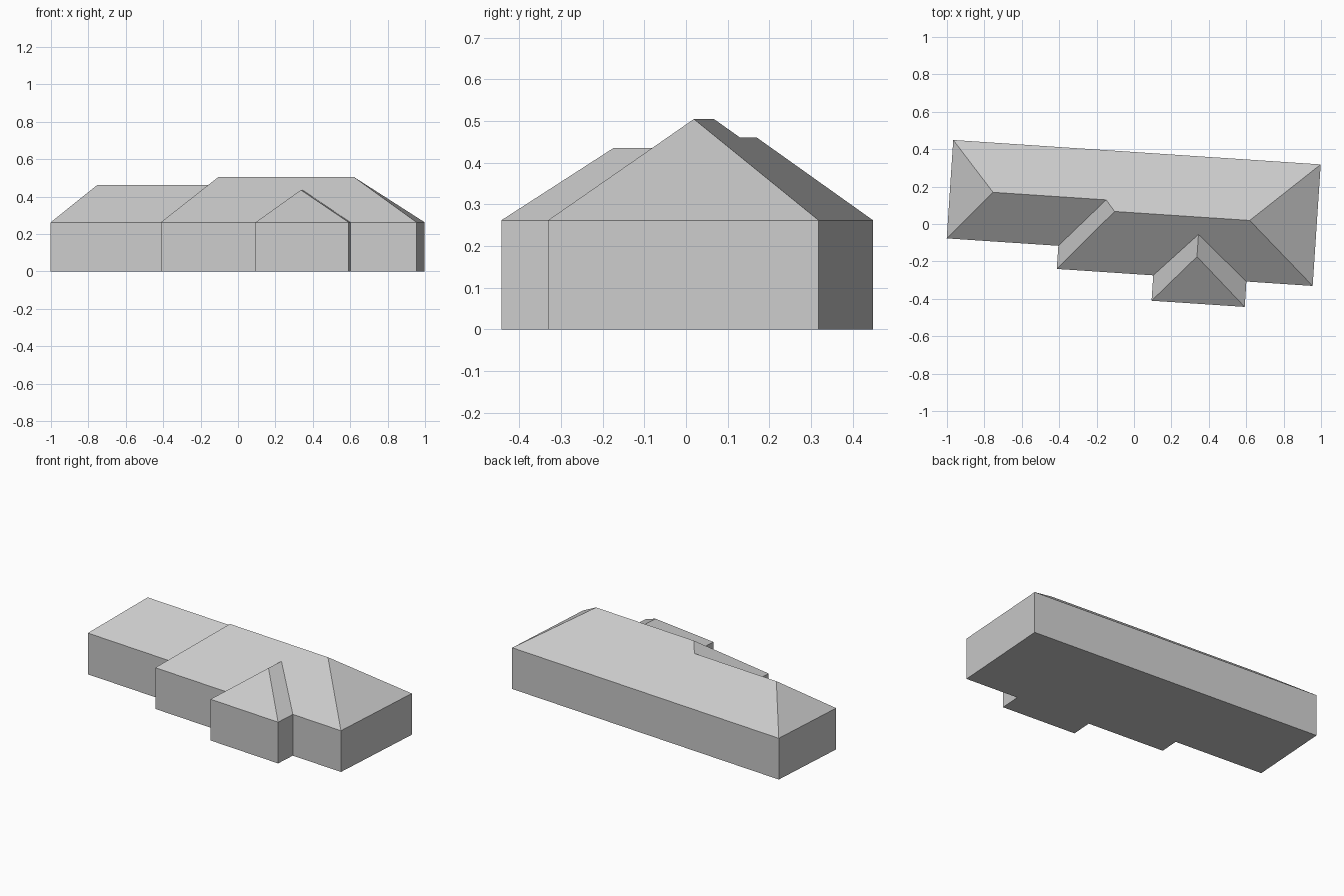
import bpy
import bmesh
from math import radians
from mathutils import Matrix

cube = bpy.data.objects.get("Cube")
if cube:
    bpy.data.objects.remove(cube)

# Plain grey for the whole building
grey = bpy.data.materials.new("plain grey")
grey.use_nodes = True
colour = (0.6, 0.6, 0.6, 1)
grey.diffuse_color = colour
grey.node_tree.nodes["Principled BSDF"].inputs["Base Color"].default_value = colour

TURN = Matrix.Rotation(radians(-3.8), 4, "Z")   # the house sits askew
EAVE = 0.262
BACK, FRONT = 0.384, -0.267
WEST, EAST = -0.994, 0.975
STEP_X, STEP_Y = -0.396, -0.143                 # recessed west bay
PORCH_W, PORCH_E, PORCH_Y = 0.121, 0.620, -0.403
LOW, HIGH, PORCH_TOP = 0.461, 0.505, 0.435      # ridge heights
PORCH_X = (PORCH_W + PORCH_E) / 2 - 0.023

# Eave corners, named by where they are
corners = {
    "back_west": (WEST, BACK), "bay_west": (WEST, STEP_Y),
    "bay_inner": (STEP_X, STEP_Y), "main_west": (STEP_X, FRONT),
    "porch_inner_west": (PORCH_W, FRONT), "porch_west": (PORCH_W, PORCH_Y),
    "porch_east": (PORCH_E, PORCH_Y), "porch_inner_east": (PORCH_E, FRONT),
    "main_east": (EAST, FRONT), "back_east": (EAST, BACK),
}
points = {name: (x, y, EAVE) for name, (x, y) in corners.items()}

# Ridge ends
points.update({
    "low_west": (-0.763, 0.119, LOW), "low_east": (-0.157, 0.119, LOW),
    "high_west": (-0.108, 0.060, HIGH), "high_east": (0.616, 0.060, HIGH),
    "porch_back": (PORCH_X, -0.033, PORCH_TOP),
    "porch_front": (PORCH_X, -0.152, PORCH_TOP),
})


def finish(name, bm):
    bmesh.ops.recalc_face_normals(bm, faces=bm.faces)
    bm.transform(TURN)
    mesh = bpy.data.meshes.new(name)
    bm.to_mesh(mesh)
    bm.free()
    mesh.materials.append(grey)
    obj = bpy.data.objects.new(name, mesh)
    bpy.context.collection.objects.link(obj)
    return obj


# Walls and floor: footprint pulled up to the eaves, open under the roof
bm = bmesh.new()
floor = bm.faces.new([bm.verts.new((x, y, 0)) for x, y in corners.values()])
raised = bmesh.ops.extrude_face_region(bm, geom=[floor], use_keep_orig=True)["geom"]
top_verts = [g for g in raised if isinstance(g, bmesh.types.BMVert)]
bmesh.ops.translate(bm, verts=top_verts, vec=(0, 0, EAVE))
top = [g for g in raised if isinstance(g, bmesh.types.BMFace)]
bmesh.ops.delete(bm, geom=top, context="FACES_ONLY")
finish("walls", bm)

# Hipped roof, one panel per slope
panels = [
    "back_west low_west low_east high_west high_east back_east",
    "back_west bay_west low_west",
    "bay_west bay_inner low_east low_west",
    "bay_inner main_west high_west low_east",
    "main_west porch_inner_west porch_back porch_inner_east main_east high_east high_west",
    "main_east back_east high_east",
    "porch_west porch_east porch_front",
    "porch_east porch_inner_east porch_back porch_front",
    "porch_inner_west porch_west porch_front porch_back",
]
bm = bmesh.new()
verts = {name: bm.verts.new(co) for name, co in points.items()}
for panel in panels:
    bm.faces.new([verts[name] for name in panel.split()])
roof = finish("roof", bm)
# An open shell: make sure every panel faces up
if roof.data.polygons[0].normal.z < 0:
    roof.data.flip_normals()
